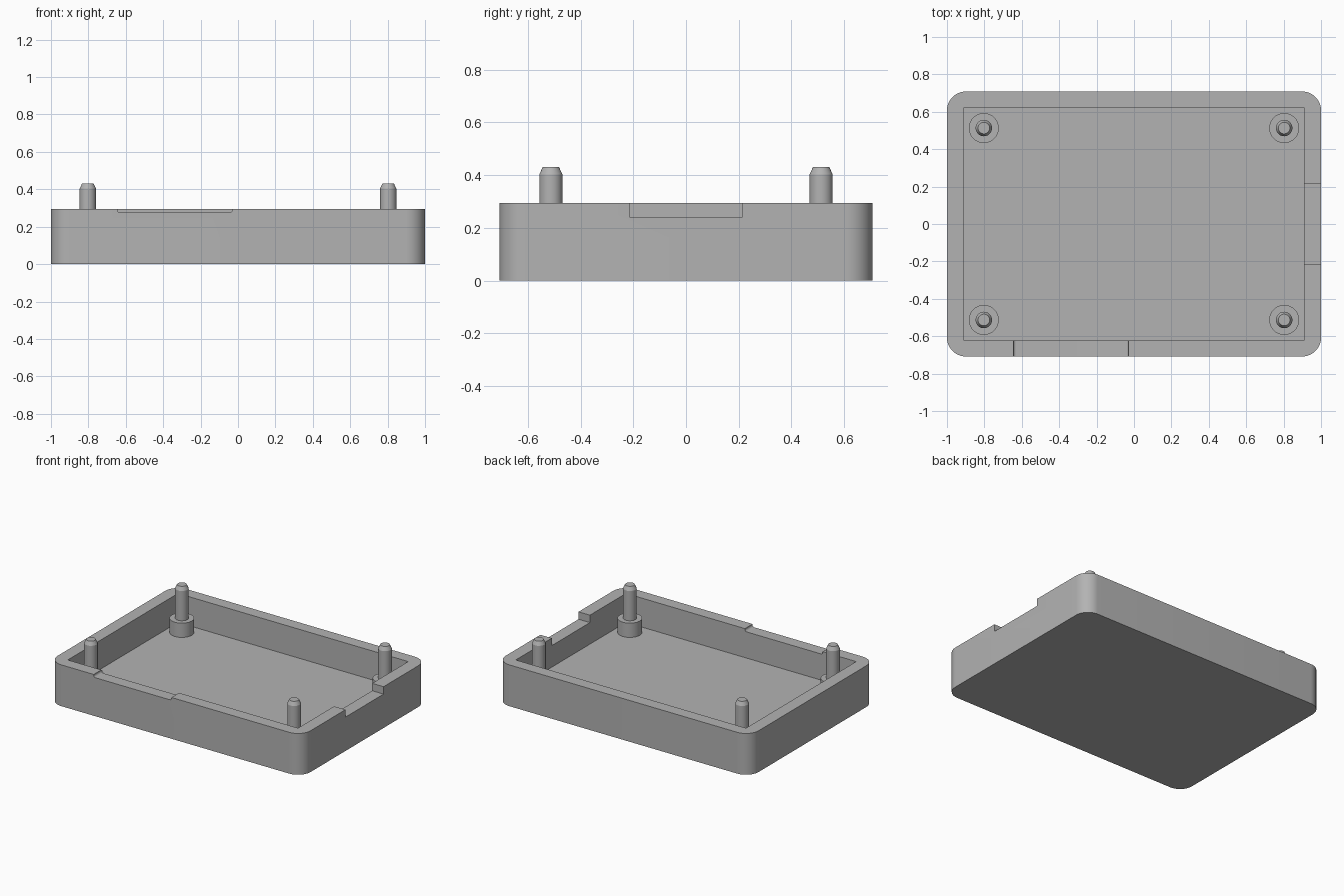
import bpy, bmesh, math
from mathutils import Matrix, Vector

if "Cube" in bpy.data.objects:
    bpy.data.objects.remove(bpy.data.objects["Cube"], do_unlink=True)

GREY = (0.45, 0.45, 0.45, 1)
plastic = bpy.data.materials.new("grey_plastic")
plastic.use_nodes = True
plastic.diffuse_color = GREY
plastic.node_tree.nodes["Principled BSDF"].inputs["Base Color"].default_value = GREY


def make_object(name, bm):
    bmesh.ops.recalc_face_normals(bm, faces=bm.faces)
    mesh = bpy.data.meshes.new(name)
    bm.to_mesh(mesh)
    bm.free()
    mesh.materials.append(plastic)
    obj = bpy.data.objects.new(name, mesh)
    bpy.context.collection.objects.link(obj)
    return obj


def prism(name, u0, u1, v0, v1, w0, w1, radius=0, upright=False):
    """Rounded rectangle in u, v extruded along w; upright maps u, v, w to x, z, -y."""
    bm = bmesh.new()
    steps = 12 if radius else 0
    corners = [(u1, v1, -1, -1), (u0, v1, 1, -1), (u0, v0, 1, 1), (u1, v0, -1, 1)]
    verts = []
    for i, (u, v, su, sv) in enumerate(corners):
        for k in range(steps + 1):
            a = math.pi / 2 * (i + k / max(steps, 1))
            offset = Vector((math.cos(a), math.sin(a), 0)) * radius
            verts.append(bm.verts.new(Vector((u + su * radius, v + sv * radius, w0)) + offset))
    face = bm.faces.new(verts)
    top = bmesh.ops.extrude_face_region(bm, geom=[face])["geom"]
    bmesh.ops.translate(bm, vec=(0, 0, w1 - w0), verts=[g for g in top if isinstance(g, bmesh.types.BMVert)])
    if upright:
        bm.transform(Matrix.Rotation(math.pi / 2, 4, "X"))
    return make_object(name, bm)


def smooth(obj):
    bpy.ops.object.select_all(action="DESELECT")
    obj.select_set(True)
    bpy.context.view_layer.objects.active = obj
    bpy.ops.object.shade_smooth_by_angle(angle=math.radians(25))


# Open tray with a rounded outline
tray = prism("tray", -1, 1, -0.708, 0.708, 0, 0.295, radius=0.1)

# Cavity, deep side notch and shallow front notch
cutters = [
    prism("cavity_cutter", -0.91, 0.91, -0.622, 0.622, 0.088, 0.5),
    prism("side_notch_cutter", 0.8, 1.1, -0.215, 0.215, 0.242, 0.5),
    prism("front_notch_cutter", -0.645, -0.03, 0.275, 0.4, 0.5, 0.8, radius=0.015, upright=True),
]
bpy.context.view_layer.objects.active = tray
for cutter in cutters:
    cut = tray.modifiers.new(cutter.name, "BOOLEAN")
    cut.operation = "DIFFERENCE"
    cut.solver = "EXACT"
    cut.object = cutter
    bpy.ops.object.modifier_apply(modifier=cut.name)
    bpy.data.objects.remove(cutter, do_unlink=True)
smooth(tray)

# Stepped posts: wide boss below, slim pin with a chamfered tip above
POST = [(0, 0.43), (0.031, 0.43), (0.044, 0.403), (0.044, 0.19), (0.08, 0.19), (0.08, 0.08), (0, 0.08)]


def post(name, x, y):
    bm = bmesh.new()
    verts = [bm.verts.new((r, 0, z)) for r, z in POST]
    edges = [bm.edges.new(pair) for pair in zip(verts, verts[1:])]
    bmesh.ops.spin(bm, geom=verts + edges, cent=(0, 0, 0), axis=(0, 0, 1),
                   angle=math.tau, steps=40, use_merge=True)
    bmesh.ops.remove_doubles(bm, verts=bm.verts, dist=0.0005)
    obj = make_object(name, bm)
    obj.location = (x, y, 0)
    smooth(obj)


for side, x in (("left", 0.803), ("right", -0.803)):
    for end, y in (("front", -0.513), ("back", 0.513)):
        post(f"{end}_{side}_post", x, y)
